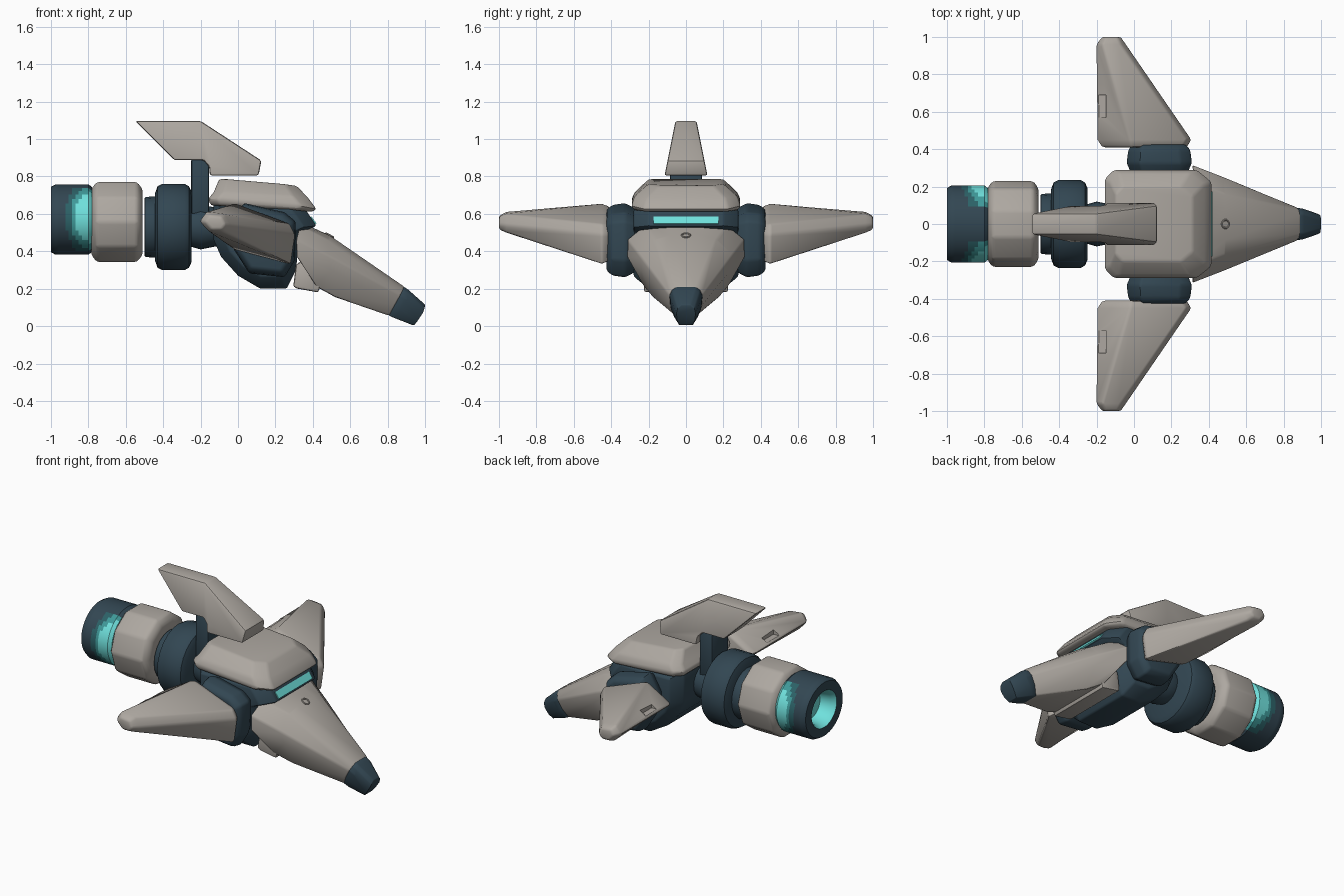
import bpy, bmesh
from math import sin, cos, pi, radians, hypot

old = bpy.data.objects.get("Cube")
if old:
    bpy.data.objects.remove(old, do_unlink=True)


def material(name, rgb):
    m = bpy.data.materials.new(name)
    m.use_nodes = True
    m.diffuse_color = (*rgb, 1)
    bsdf = m.node_tree.nodes["Principled BSDF"]
    bsdf.inputs["Base Color"].default_value = (*rgb, 1)
    bsdf.inputs["Roughness"].default_value = 0.6
    return m


shell = material("warm grey shell", (0.42, 0.39, 0.355))
dark = material("dark slate", (0.032, 0.062, 0.085))
glow = material("bright cyan", (0.16, 0.75, 0.72))
mid_teal = material("mid teal", (0.05, 0.32, 0.32))
deep_teal = material("deep teal", (0.025, 0.12, 0.135))


def finish(ob, bevel):
    """Round the edges, then smooth while keeping hard corners."""
    bpy.ops.object.select_all(action='DESELECT')
    bpy.context.view_layer.objects.active = ob
    ob.select_set(True)
    if bevel:
        b = ob.modifiers.new("Bevel", 'BEVEL')
        b.width, b.segments = bevel, 2
        b.limit_method, b.angle_limit = 'ANGLE', radians(25)
        bpy.ops.object.modifier_apply(modifier=b.name)
    bpy.ops.object.shade_smooth_by_angle(angle=radians(32))


def loft(name, rings, mats, bevel=0.0, rule=None):
    """Skin a list of equal-length rings and cap both ends."""
    bm = bmesh.new()
    rows = [[bm.verts.new(p) for p in ring] for ring in rings]
    n = len(rows[0])
    for a, b in zip(rows, rows[1:]):
        for i in range(n):
            j = (i + 1) % n
            bm.faces.new((a[i], a[j], b[j], b[i]))
    bm.faces.new(rows[0])
    bm.faces.new(rows[-1])
    bmesh.ops.recalc_face_normals(bm, faces=bm.faces)
    if rule:
        for f in bm.faces:
            f.material_index = rule(f.calc_center_median())
    me = bpy.data.meshes.new(name)
    bm.to_mesh(me)
    bm.free()
    ob = bpy.data.objects.new(name, me)
    bpy.context.collection.objects.link(ob)
    for m in mats:
        me.materials.append(m)
    finish(ob, bevel)
    return ob


def mirrored(half):
    return half + [(x, -y, z) for x, y, z in reversed(half)]


def slice_y(profile, y, k=1.0, centre=(0.0, 0.0)):
    """Side profile placed at y, scaled about a centre."""
    cx, cz = centre
    return [(cx + (x - cx) * k, y, cz + (z - cz) * k) for x, z in profile]


def barrel(name, profile, zc, sides, mats, bevel=0.0, squash=1.0, rule=None):
    """Turned part along x; profile is (x, radius)."""
    rings = [[(x, r * cos(2 * pi * i / sides), zc + squash * r * sin(2 * pi * i / sides))
              for i in range(sides)] for x, r in profile]
    return loft(name, rings, mats, bevel, rule)


# Dark lower body
body = [(-.13, .66), (-.13, .46), (-.09, .37), (0, .27), (.12, .2), (.26, .2),
        (.31, .3), (.33, .5), (.42, .535), (.37, .61), (.33, .66)]
mid = (.12, .5)
loft("lower_body", [slice_y(body, -.28, .78, mid), slice_y(body, -.2), slice_y(body, .2),
                    slice_y(body, .28, .78, mid)], [dark], .01)

# Upper hull cover
def cover_ring(back, front, w, z, drop, c):
    half = [(back, w - c, z), (back + c, w, z), (front - 1.6 * c, w, z - drop * .7),
            (front, w - 1.3 * c, z - drop)]
    return mirrored(half)


loft("upper_hull", [cover_ring(-.145, .395, .28, .645, .035, .05),
                    cover_ring(-.16, .42, .292, .68, .055, .05),
                    cover_ring(-.13, .375, .275, .715, .03, .05),
                    cover_ring(-.1, .315, .2, .787, .038, .04)], [shell], .014)

# Visor strip
strip = [(.419, .55), (.392, .587), (.381, .578), (.408, .541)]
loft("visor", [slice_y(strip, -.175), slice_y(strip, .175)], [glow])

# Nose, chin and tip
nose_end = [(.89, .05, .21), (.885, .075, .195), (.87, .09, .165),
            (.84, .085, .11), (.81, .06, .055)]
loft("nose", [
    mirrored([(.36, .09, .545), (.33, .22, .542), (.31, .315, .465), (.31, .315, .37), (.42, .225, .21)]),
    mirrored([(.49, .085, .485), (.48, .165, .465), (.48, .25, .38), (.5, .238, .3), (.52, .18, .155)]),
    mirrored(nose_end)], [shell], .01)
loft("chin", [slice_y([(.31, .33), (.295, .21), (.32, .2), (.43, .18), (.45, .25), (.36, .36)], y, 1)
              for y in (-.225, .225)], [shell], .012)
loft("nose_tip", [
    mirrored([(x - .006, y * .99, z + .002) for x, y, z in nose_end]),
    mirrored([(.91, .05, .195), (.91, .072, .178), (.9, .083, .145), (.87, .08, .09), (.84, .06, .042)]),
    mirrored([(1, .025, .115), (1, .045, .095), (.99, .052, .068), (.965, .048, .03), (.94, .035, .003)])],
    [dark], .006)
bpy.ops.mesh.primitive_torus_add(major_radius=.022, minor_radius=.005, major_segments=20,
                                 minor_segments=8, location=(.49, 0, .486),
                                 rotation=(0, radians(28), 0))
stud = bpy.context.object
stud.name = "nose_ring"
stud.data.materials.append(shell)
finish(stud, 0)

# Shoulders and wings on both sides
joint = [(-.04, .54), (.03, .66), (.25, .61), (.31, .56), (.305, .35), (.25, .26), (.06, .28), (-.03, .42)]
root = [(-.2, .555), (-.02, .657), (.28, .545), (.308, .49), (.285, .33), (-.02, .41)]
tip = [(-.205, .56), (-.17, .612), (-.07, .6), (-.04, .54), (-.07, .5), (-.15, .5)]
for side, s in (("left", 1), ("right", -1)):
    c = (.13, .46)
    loft(side + "_shoulder", [slice_y(joint, s * .25, .8, c), slice_y(joint, s * .325, 1, c),
                              slice_y(joint, s * .395, .95, c), slice_y(joint, s * .425, .82, c)],
         [dark], .012)
    wing = loft(side + "_wing", [slice_y(root, s * .41, .9, (.05, .5)), slice_y(root, s * .45),
                                 slice_y(tip, s * .96), slice_y(tip, s * 1.0, .65, (-.12, .55))],
                [shell], .012)
    # Recessed pocket in the trailing edge
    bpy.ops.mesh.primitive_cube_add(size=1, location=(-.185, s * .63, .605))
    cutter = bpy.context.object
    cutter.name = side + "_pocket_cutter"
    cutter.scale = (.07, .12, .07)
    cutter.data.materials.append(shell)
    cutter.hide_render = True
    cutter.display_type = 'WIRE'
    cut = wing.modifiers.new("Pocket", 'BOOLEAN')
    cut.operation, cut.object = 'DIFFERENCE', cutter
    bpy.ops.object.select_all(action='DESELECT')
    bpy.context.view_layer.objects.active = wing
    bpy.ops.object.modifier_apply(modifier=cut.name)
    bpy.data.objects.remove(cutter, do_unlink=True)

# Tail fin, narrowing upward, and its strut
fin = [(-.55, 1.097), (-.2, 1.097), (.125, .885), (.11, .805), (-.15, .805),
       (-.155, .855), (-.185, .887), (-.34, .887)]
loft("tail_fin", [[(x, s * (.115 - (z - .805) * .2), z) for x, z in fin] for s in (-1, 1)],
     [shell], .012)
strut = [(-.25, .6), (-.25, .895), (-.155, .895), (-.155, .6)]
loft("fin_strut", [slice_y(strut, -.085), slice_y(strut, .085)], [dark], .01)

# Engine chain
barrel("engine_neck", [(-.27, .1), (-.2, .12), (-.1, .1)], .53, 20, [dark])
barrel("engine_collar", [(-.445, .18), (-.43, .222), (-.405, .235), (-.285, .235), (-.262, .222),
                         (-.248, .19)], .53, 24, [dark], squash=.98)
barrel("engine_coupling", [(-.5, .16), (-.43, .165)], .53, 20, [dark], .008)
barrel("engine_barrel", [(-.785, .19), (-.755, .232), (-.54, .232), (-.51, .19)], .557, 10,
       [shell], .015, squash=.97)


# Nozzle with glowing patches on both flanks and a lit core
def nozzle_rule(p):
    if hypot(p.y, p.z - .57) < .125:
        return 1 if p.x > -.99 else 0
    if abs(p.y) < .1 or p.x < -.97:
        return 0
    d = hypot((p.x + .8) / .075, (p.z - .58) / .13)
    return 1 if d < 1 else 2 if d < 1.28 else 3 if d < 1.6 else 0


steps = [(-.8 - .0175 * i, .207) for i in range(11)]
barrel("engine_nozzle", [(-.78, .19)] + steps + [(-1, .192), (-1, .13), (-.97, .112), (-.9, .1)],
       .57, 40, [dark, glow, mid_teal, deep_teal], squash=.91, rule=nozzle_rule)
